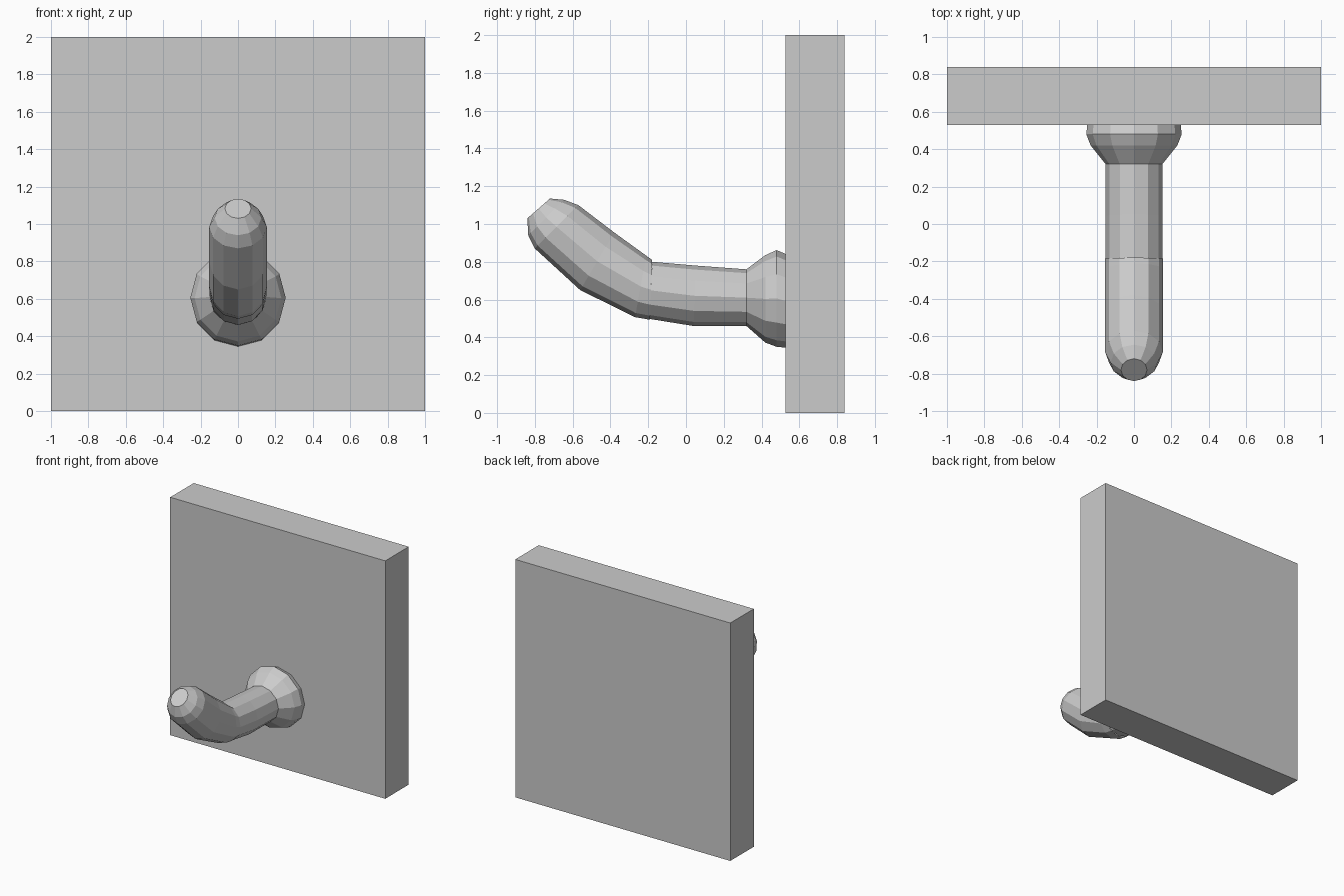
import bpy, bmesh
from math import cos, sin, tau
from mathutils import Vector

if "Cube" in bpy.data.objects:
    bpy.data.objects.remove(bpy.data.objects["Cube"])


def finish(bm, name):
    bmesh.ops.recalc_face_normals(bm, faces=bm.faces[:])
    mesh = bpy.data.meshes.new(name)
    bm.to_mesh(mesh)
    bm.free()
    obj = bpy.data.objects.new(name, mesh)
    bpy.context.collection.objects.link(obj)
    return obj


def loft(name, rings, sides=12, cap_end=False):
    """Each ring: top y, top z, bottom y, bottom z, half width in x."""
    bm = bmesh.new()
    loops = []
    for ty, tz, by, bz, w in rings:
        top, bottom = Vector((0, ty, tz)), Vector((0, by, bz))
        mid, up = (top + bottom) / 2, (top - bottom) / 2
        loops.append([bm.verts.new(mid + up * cos(tau * i / sides)
                                   + Vector((w * sin(tau * i / sides), 0, 0)))
                      for i in range(sides)])
    for a, b in zip(loops, loops[1:]):
        for i in range(sides):
            j = (i + 1) % sides
            bm.faces.new((a[i], a[j], b[j], b[i]))
    if cap_end:
        bm.faces.new(loops[-1])
    return finish(bm, name)


# Wall plate
bm = bmesh.new()
bmesh.ops.create_cube(bm, size=1)
for v in bm.verts:
    v.co = Vector((v.co.x * 2, 0.684 + v.co.y * 0.312, 1 + v.co.z * 2))
finish(bm, "wall_plate")

# Flared collar where the peg meets the plate
neck = (0.32, 0.76, 0.32, 0.46, 0.152)
loft("collar", [(0.53, 0.84, 0.53, 0.345, 0.25), (0.48, 0.862, 0.48, 0.35, 0.255),
                (0.42, 0.835, 0.42, 0.372, 0.232), neck])

# Nearly level shaft of the peg
loft("peg_shaft", [neck, (0.05, 0.78, 0.04, 0.46, 0.152),
                   (-0.18, 0.80, -0.19, 0.497, 0.152)])

# Upturned end with a rounded tip
loft("peg_end", [(-0.18, 0.81, -0.19, 0.493, 0.154),
                 (-0.21, 0.832, -0.27, 0.507, 0.154),
                 (-0.38, 0.955, -0.56, 0.65, 0.154),
                 (-0.57, 1.10, -0.80, 0.87, 0.154),
                 (-0.645, 1.128, -0.835, 0.94, 0.125),
                 (-0.72, 1.135, -0.84, 1.03, 0.07)], cap_end=True)
